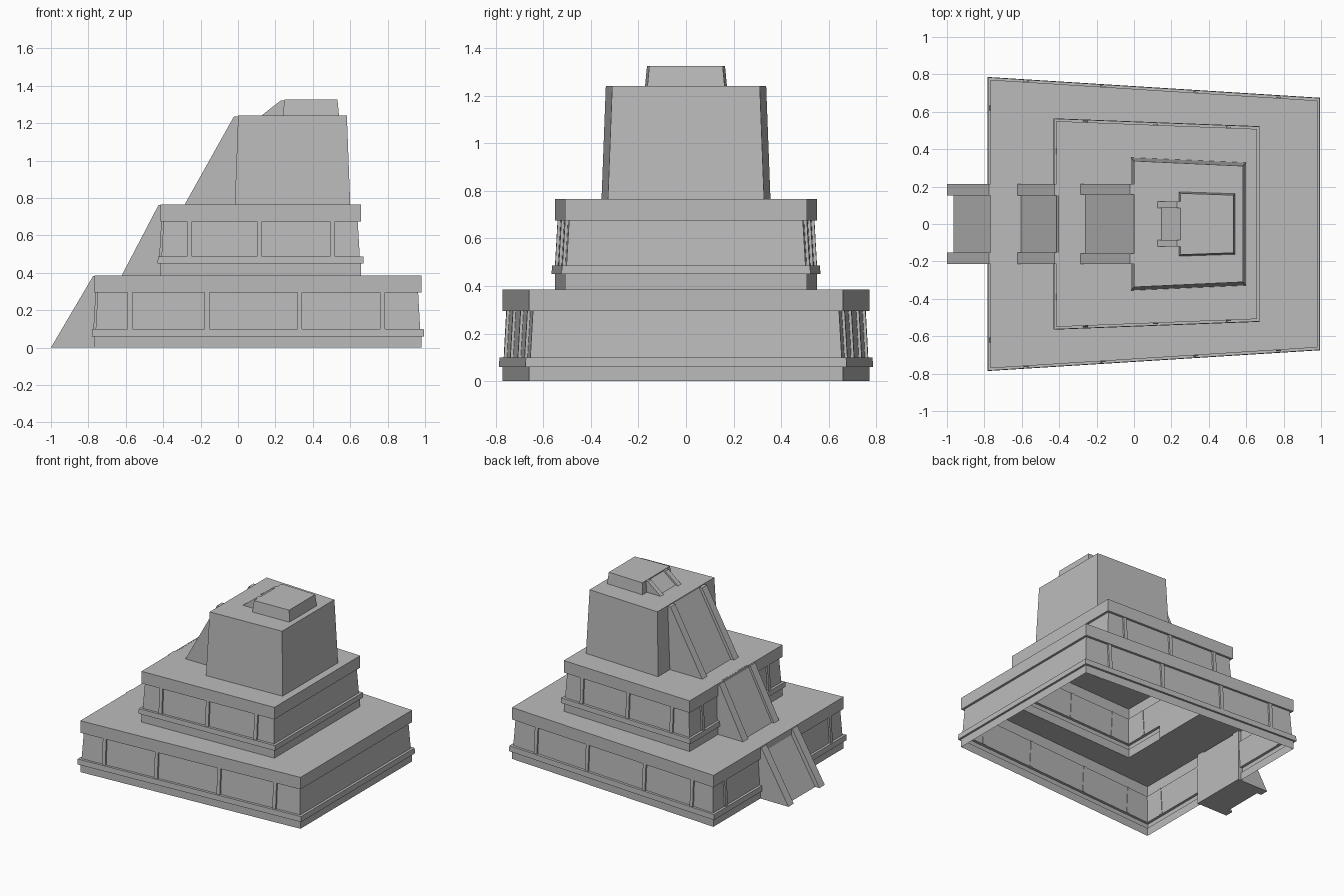
import bpy

cube = bpy.data.objects.get("Cube")
if cube:
    bpy.data.objects.remove(cube, do_unlink=True)

stone = bpy.data.materials.new("grey stone")
stone.use_nodes = True
GREY = (0.5, 0.5, 0.5, 1)
stone.diffuse_color = GREY
stone.node_tree.nodes["Principled BSDF"].inputs["Base Color"].default_value = GREY


def add_object(name, verts, faces):
    mesh = bpy.data.meshes.new(name)
    mesh.from_pydata(verts, [], faces)
    mesh.materials.append(stone)
    obj = bpy.data.objects.new(name, mesh)
    bpy.context.collection.objects.link(obj)
    return obj


def ring(plan, grow, z):
    """Trapezoid outline, counter-clockwise, widened by grow."""
    x0, x1, y0, y1 = plan
    x0, x1, y0, y1 = x0 - grow, x1 + grow, y0 + grow, y1 + grow
    return [(x0, -y0, z), (x1, -y1, z), (x1, y1, z), (x0, y0, z)]


def loft(name, rings, cap=False):
    """Shell through a stack of four-cornered outlines, open underneath."""
    verts = [p for r in rings for p in r]
    faces = []
    for k in range(len(rings) - 1):
        for i in range(4):
            a, b = 4 * k + i, 4 * k + (i + 1) % 4
            faces.append((a, b, b + 4, a + 4))
    if cap:
        n = len(verts)
        faces.append((n - 4, n - 3, n - 2, n - 1))
    return add_object(name, verts, faces)


def prism(name, profile, ya, yb):
    """Side profile in x and z, extruded along y."""
    n = len(profile)
    verts = [(x, ya, z) for x, z in profile] + [(x, yb, z) for x, z in profile]
    faces = [tuple(range(n)), tuple(reversed(range(n, 2 * n)))]
    faces += [(i, i + n, (i + 1) % n + n, (i + 1) % n) for i in range(n)]
    return add_object(name, verts, faces)


def terrace(name, plan, next_ring, heights):
    """Plinth, ledge, leaning recessed wall and cornice slab."""
    z0, z1, z2, z3, z4 = heights
    wall_low, wall_high = ring(plan, -.006, z2), ring(plan, -.017, z3)
    loft(name, [ring(plan, 0, z0), ring(plan, 0, z1), ring(plan, .015, z1),
                ring(plan, .013, z2), wall_low, wall_high,
                ring(plan, 0, z3), ring(plan, 0, z4), next_ring])
    return wall_low, wall_high


def pilaster(name, low, high, axis, at, side):
    """Thin strip leaning with the wall; axis 0 runs along x, axis 1 along y."""
    verts = []
    for outline in (low, high):
        p, q = (outline[0], outline[1]) if axis == 0 else (outline[0], outline[3])
        for along, out in ((-.013, -.004), (.013, -.004), (.013, .012), (-.013, .012)):
            pos = at + along
            t = (pos - p[axis]) / (q[axis] - p[axis])
            if axis == 0:
                y = abs(p[1] + (q[1] - p[1]) * t) + out
                verts.append((pos, side * y, p[2]))
            else:
                verts.append((p[0] - out, pos, p[2]))
    faces = [(0, 3, 2, 1), (4, 5, 6, 7)]
    faces += [(i, (i + 1) % 4, (i + 1) % 4 + 4, i + 4) for i in range(4)]
    if axis == 1 or side < 0:
        faces = [f[::-1] for f in faces]
    add_object(name, verts, faces)


def stair(name, foot, head, z0, z1, inner, outer, drop, depth=.02):
    """Sloping ramp between two raised side rails."""
    rail = [(foot, z0), (head, z1), (head + depth, z1), (head + depth, z0)]
    slope = (z1 - z0) / (head - foot)
    ramp = [(foot + drop, z0), (head + depth, z0 + slope * (head + depth - foot - drop)),
            (head + depth, z0)]
    prism(name + "_ramp", ramp, -inner, inner)
    for label, a, b in (("right", -outer, -inner), ("left", inner, outer)):
        prism(name + "_rail_" + label, rail, a, b)


# Plans: right edge x, left edge x, half depth at each
lower = (-.767, .98, .771, .66)
middle = (-.415, .657, .55, .508)
tower = (-.017, .6, .355, .328)
cap = (.24, .54, .172, .162)

# Terraces
walls = [
    terrace("lower_terrace", lower, ring(middle, 0, .385), (0, .06, .1, .295, .385)),
    terrace("middle_terrace", middle, ring(tower, 0, .765), (.385, .45, .487, .675, .765)),
]
loft("tower_block", [ring(tower, 0, .765), ring(tower, -.018, 1.24), ring(cap, 0, 1.24)])
loft("top_block", [ring(cap, 0, 1.24), ring(cap, -.008, 1.325)], cap=True)

# Wall pilasters on both long sides and the stair side
long_side = [(-.578, -.165, .33, .773), (-.26, .115, .505)]
stair_side = [.62, .39]
for label, (low, high), xs, y in zip(("lower", "middle"), walls, long_side, stair_side):
    for side in (-1, 1):
        for x in xs:
            pilaster(label + "_side_pilaster", low, high, 0, x, side)
        pilaster(label + "_stair_pilaster", low, high, 1, side * y, side)

# Stairs climbing from tier to tier
stair("lower_stair", -1, -.775, 0, .382, .152, .215, .035, .03)
stair("middle_stair", -.622, -.425, .385, .762, .152, .213, .018)
stair("tower_stair", -.285, -.022, .765, 1.235, .158, .215, .025, .022)
stair("top_stair", .125, .23, 1.24, 1.322, .085, .121, .022)
